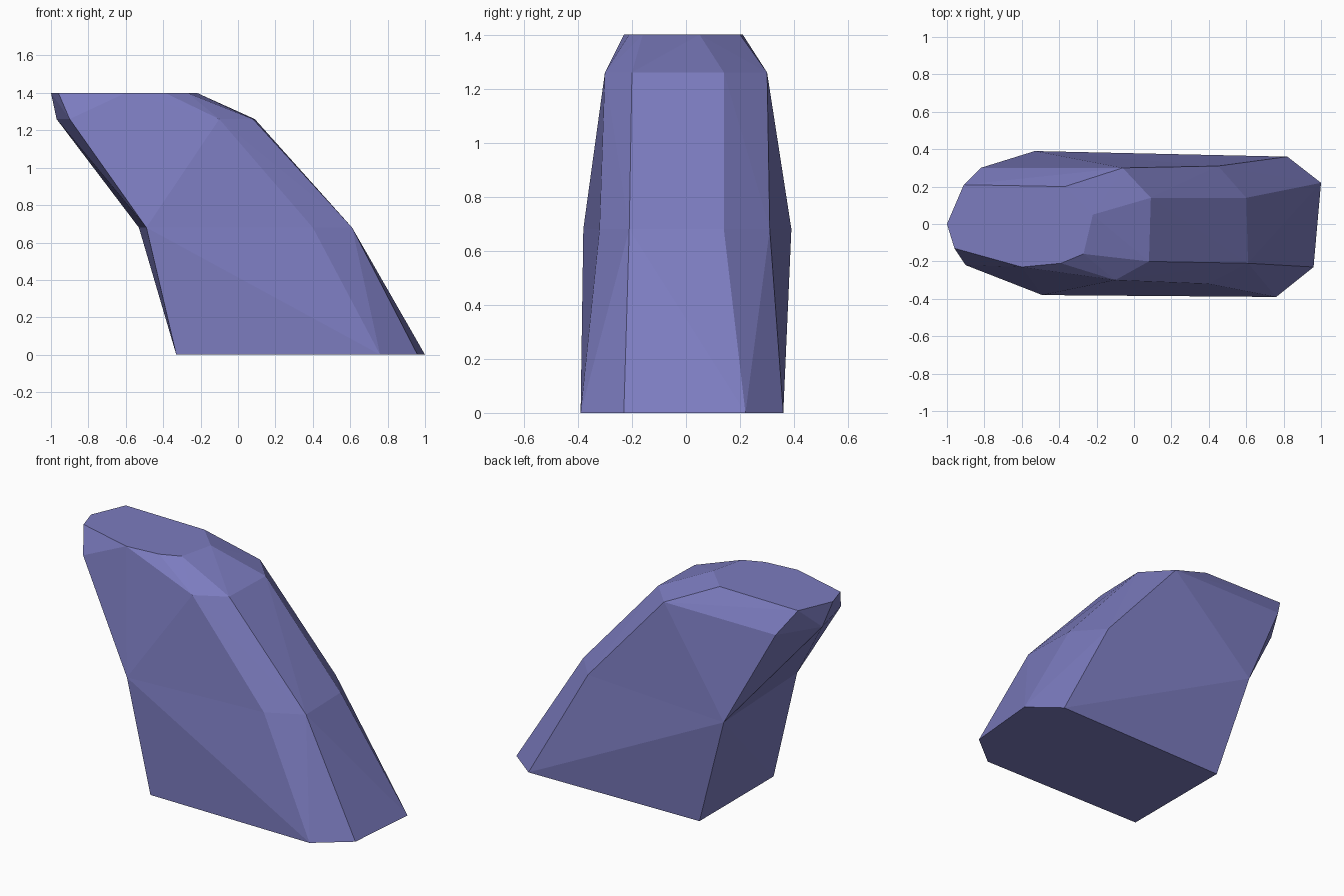
import bpy, bmesh

if "Cube" in bpy.data.objects:
    bpy.data.objects.remove(bpy.data.objects["Cube"])

# Horizontal cross-sections of the leaning rock: (height, outline points)
RINGS = [
    (0.00, [(1.0, .22), (.96, -.23), (.76, -.39), (-.33, -.38), (-.33, .34), (.82, .36)]),
    (0.68, [(.60, .14), (.61, -.21), (.40, -.32), (-.49, -.38), (-.53, .39), (.45, .31)]),
    (1.26, [(.09, .14), (.08, -.20), (-.10, -.30), (-.90, -.22), (-.97, .06),
            (-.82, .30), (-.06, .30)]),
    (1.40, [(-.22, .05), (-.27, -.16), (-.39, -.21), (-.60, -.23), (-.96, -.13),
            (-1.0, 0), (-.91, .21), (-.37, .20)]),
]
WAIST = RINGS[1][0]

bm = bmesh.new()


def add_hull(rings):
    """Chiselled convex block wrapped around the given cross-sections."""
    verts = [bm.verts.new((x, y, z)) for z, pts in rings for x, y in pts]
    bmesh.ops.convex_hull(bm, input=verts)


# Lower and upper blocks share the waist outline
add_hull(RINGS[:2])
add_hull(RINGS[1:])

# Remove the inner caps at the waist and weld the blocks together
caps = [f for f in bm.faces if all(abs(v.co.z - WAIST) < 1e-4 for v in f.verts)]
bmesh.ops.delete(bm, geom=caps, context='FACES_ONLY')
loose = [e for e in bm.edges if not e.link_faces]
bmesh.ops.delete(bm, geom=loose, context='EDGES')
bmesh.ops.remove_doubles(bm, verts=bm.verts[:], dist=1e-4)

# Merge the flat top and bottom into single faces
bmesh.ops.dissolve_limit(bm, angle_limit=0.005, verts=bm.verts[:], edges=bm.edges[:])
bmesh.ops.recalc_face_normals(bm, faces=bm.faces[:])

mesh = bpy.data.meshes.new("rock")
bm.to_mesh(mesh)
bm.free()
rock = bpy.data.objects.new("rock", mesh)
bpy.context.collection.objects.link(rock)

# Slate violet stone
stone = bpy.data.materials.new("violet_stone")
stone.diffuse_color = (0.20, 0.20, 0.52, 1)
stone.use_nodes = True
stone.node_tree.nodes["Principled BSDF"].inputs["Base Color"].default_value = stone.diffuse_color
mesh.materials.append(stone)
